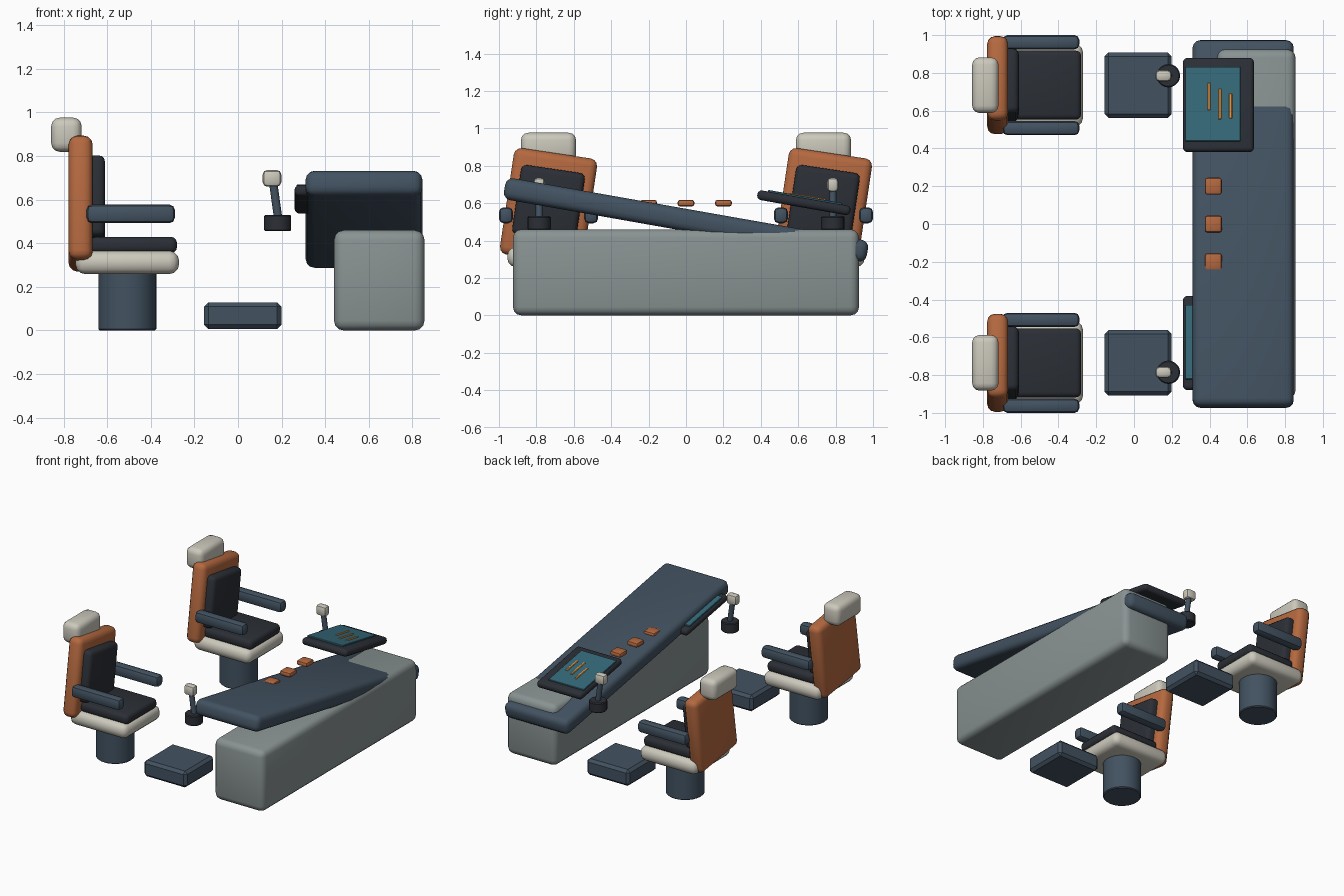
import bpy, bmesh
from math import radians
from mathutils import Matrix

if "Cube" in bpy.data.objects:
    bpy.data.objects.remove(bpy.data.objects["Cube"])


def material(name, rgb):
    m = bpy.data.materials.new(name)
    m.diffuse_color = (*rgb, 1)
    m.use_nodes = True
    m.node_tree.nodes["Principled BSDF"].inputs["Base Color"].default_value = m.diffuse_color
    return m


NAVY = material("navy", (0.055, 0.085, 0.12))
DARK = material("charcoal", (0.024, 0.028, 0.036))
ORANGE = material("orange", (0.46, 0.14, 0.05))
CREAM = material("cream", (0.60, 0.58, 0.50))
TEAL = material("teal", (0.035, 0.14, 0.19))
AMBER = material("amber", (0.75, 0.30, 0.06))
GREY = material("panel_grey", (0.25, 0.29, 0.29))


def finish(bm, name, loc, mat, tilt_x, tilt_y):
    mesh = bpy.data.meshes.new(name)
    bm.to_mesh(mesh)
    bm.free()
    mesh.materials.append(mat)
    ob = bpy.data.objects.new(name, mesh)
    ob.location = loc
    ob.rotation_euler = (radians(tilt_x), radians(tilt_y), 0)
    bpy.context.collection.objects.link(ob)
    return ob


def box(name, loc, size, mat, bevel=0.02, seg=3, tilt_x=0, tilt_y=0):
    bm = bmesh.new()
    bmesh.ops.create_cube(bm, size=1, matrix=Matrix.Diagonal((*size, 1)))
    if bevel:
        bmesh.ops.bevel(bm, geom=bm.edges[:], offset=bevel, segments=seg,
                        profile=0.5, affect='EDGES', clamp_overlap=True)
    return finish(bm, name, loc, mat, tilt_x, tilt_y)


def cylinder(name, loc, r, h, mat, sides=20, bevel=0.006, tilt_y=0):
    bm = bmesh.new()
    bmesh.ops.create_cone(bm, cap_ends=True, segments=sides, radius1=r, radius2=r, depth=h)
    rims = [e for e in bm.edges if abs(e.verts[0].co.z - e.verts[1].co.z) < 1e-5]
    bmesh.ops.bevel(bm, geom=rims, offset=bevel, segments=1, profile=0.5, affect='EDGES')
    return finish(bm, name, loc, mat, 0, tilt_y)


# Console: grey plinth with a long sloping desk
box("console_base", (0.648, 0, 0.23), (0.415, 1.85, 0.46), GREY, 0.045)
box("console_desk", (0.578, 0, 0.51), (0.535, 1.97, 0.118), NAVY, 0.04, tilt_x=-10)
for i in (-1, 0, 1):
    box("desk_button", (0.42, 0.2 * i, 0.6), (0.09, 0.09, 0.036), ORANGE, 0.014, 2)

# Two identical crew stations
for side, s in (("left", -1), ("right", 1)):
    y = 0.735 * s
    # Chair
    cylinder(side + "_pedestal", (-0.508, y, 0.137), 0.133, 0.274, NAVY, 24)
    box(side + "_seat", (-0.508, y, 0.312), (0.475, 0.44, 0.107), CREAM, 0.045)
    box(side + "_seat_cushion", (-0.48, y, 0.392), (0.40, 0.365, 0.075), DARK, 0.028)
    box(side + "_backrest", (-0.722, y, 0.582), (0.11, 0.45, 0.575), ORANGE, 0.04, tilt_x=-8.5)
    box(side + "_back_cushion", (-0.665, y, 0.597), (0.11, 0.345, 0.375), DARK, 0.03, tilt_x=-8.5)
    box(side + "_headrest", (-0.787, y, 0.898), (0.14, 0.295, 0.157), CREAM, 0.04)
    for a in (-1, 1):
        box(side + "_armrest", (-0.492, y + 0.2275 * a, 0.535), (0.405, 0.075, 0.085), NAVY, 0.025, 2)
    # Footrest
    box(side + "_footrest", (0.022, y, 0.068), (0.355, 0.345, 0.123), NAVY, 0.02, 1)
    # Control stick
    jy = 0.785 * s
    cylinder(side + "_stick_base", (0.182, jy, 0.493), 0.062, 0.075, DARK, 20)
    cylinder(side + "_stick", (0.173, jy, 0.595), 0.019, 0.15, NAVY, 12, 0.003, tilt_y=-8)
    box(side + "_stick_knob", (0.156, jy, 0.698), (0.085, 0.06, 0.076), CREAM, 0.02, 2)
    # Screen with three bars
    sy = 0.63 * s
    box(side + "_screen_frame", (0.447, sy, 0.602), (0.375, 0.505, 0.052), DARK, 0.022, tilt_x=-10)
    box(side + "_screen", (0.417, sy + 0.005, 0.63), (0.295, 0.4, 0.012), TEAL, 0.003, 1, tilt_x=-10)
    for bx, by, length in ((0.397, 0.045, 0.145), (0.455, 0.005, 0.165), (0.512, -0.005, 0.135)):
        box(side + "_screen_bar", (bx, sy + by, 0.637 - 0.176 * by), (0.017, length, 0.01),
            AMBER, 0.003, 1, tilt_x=-9)

# Smooth rounded edges, keep hard ones sharp
bpy.ops.object.select_all(action='SELECT')
bpy.context.view_layer.objects.active = bpy.context.collection.objects[0]
bpy.ops.object.shade_smooth_by_angle(angle=radians(35))
